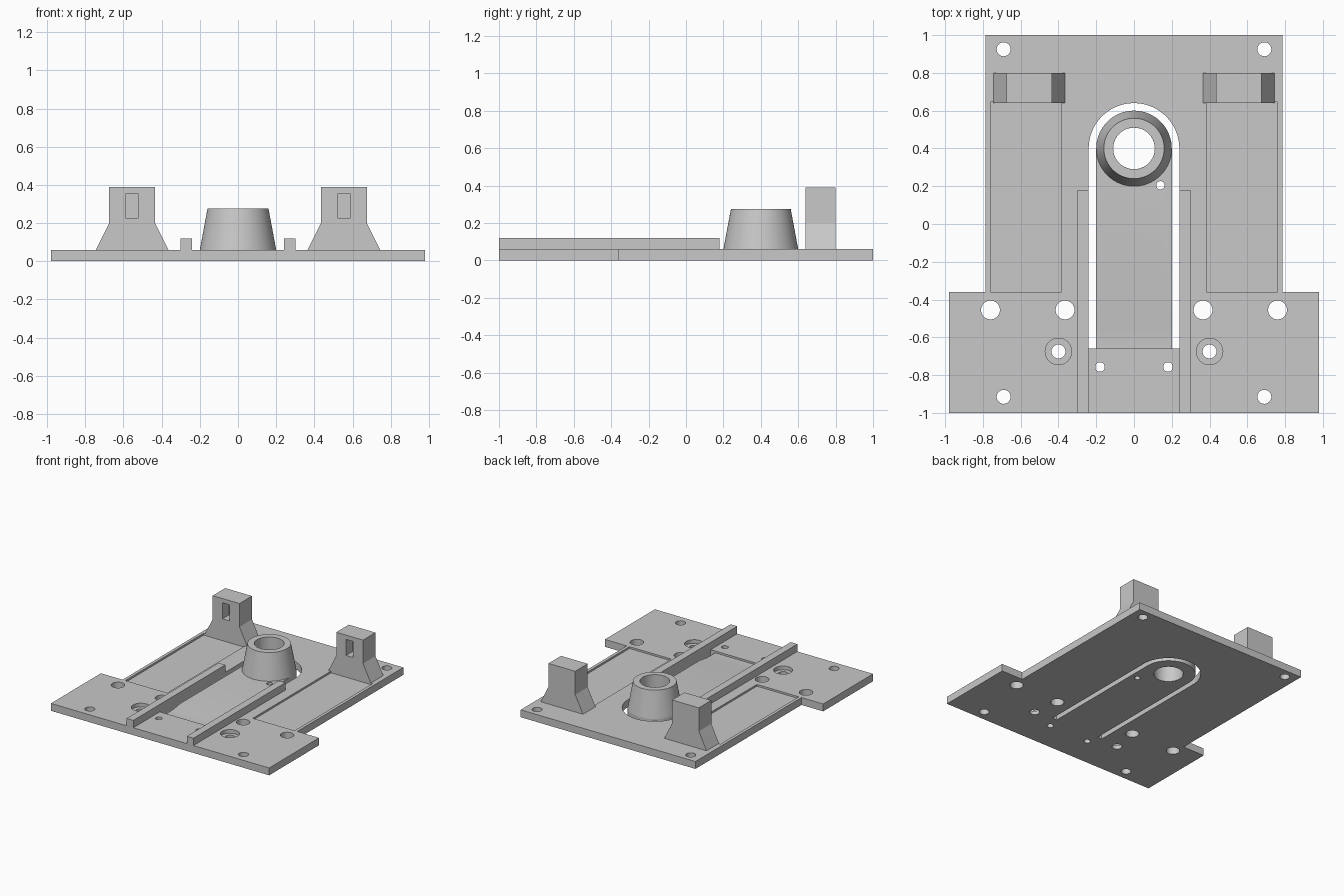
import bpy, bmesh
from math import sin, cos, pi
from mathutils import Vector

cube = bpy.data.objects.get("Cube")
if cube:
    bpy.data.objects.remove(cube, do_unlink=True)

grey = bpy.data.materials.new("light_grey")
grey.use_nodes = True
GREY = (0.58, 0.58, 0.58, 1)
grey.diffuse_color = GREY
grey.node_tree.nodes["Principled BSDF"].inputs["Base Color"].default_value = GREY

T = 0.06  # plate thickness


def finish(name, bm):
    bmesh.ops.recalc_face_normals(bm, faces=bm.faces)
    mesh = bpy.data.meshes.new(name)
    bm.to_mesh(mesh)
    bm.free()
    mesh.materials.append(grey)
    ob = bpy.data.objects.new(name, mesh)
    bpy.context.collection.objects.link(ob)
    return ob


def prism(name, points, lo, hi, axis="z"):
    """Extrude a 2D outline from lo to hi along an axis."""
    place = {"z": lambda a, b, h: (a, b, h),
             "y": lambda a, b, h: (a, h, b),
             "x": lambda a, b, h: (h, a, b)}[axis]
    bm = bmesh.new()
    face = bm.faces.new([bm.verts.new(place(a, b, lo)) for a, b in points])
    ext = bmesh.ops.extrude_face_region(bm, geom=[face])
    moved = [v for v in ext["geom"] if isinstance(v, bmesh.types.BMVert)]
    bmesh.ops.translate(bm, verts=moved, vec=Vector(place(0, 0, hi - lo)))
    return finish(name, bm)


def box(name, x0, x1, y0, y1, z0, z1):
    return prism(name, [(x0, y0), (x1, y0), (x1, y1), (x0, y1)], z0, z1)


def arc(x, y, r, start, end, n):
    return [(x + r * cos(start + (end - start) * i / n),
             y + r * sin(start + (end - start) * i / n)) for i in range(n + 1)]


def cylinder(x, y, r, z0=-0.1, z1=0.2):
    return prism("hole_cutter", arc(x, y, r, 0, 2 * pi, 40)[:-1], z0, z1)


def select(ob):
    bpy.ops.object.select_all(action="DESELECT")
    ob.select_set(True)
    bpy.context.view_layer.objects.active = ob


def cut(ob, cutter):
    cutter.hide_render = True
    mod = ob.modifiers.new("cut", "BOOLEAN")
    mod.operation, mod.solver, mod.object = "DIFFERENCE", "EXACT", cutter
    select(ob)
    bpy.ops.object.modifier_apply(modifier=mod.name)
    bpy.data.objects.remove(cutter, do_unlink=True)


# T-shaped base plate
half = [(0.98, -1), (0.98, -0.36), (0.785, -0.36), (0.785, 1)]
plate = prism("base_plate", half + [(-x, y) for x, y in reversed(half)], 0, T)

# U-shaped gap that frees the tongue
gap = arc(0, 0.4, 0.24, pi, 0, 36) + [(0.24, -0.66), (0.2, -0.66)]
gap += arc(0, 0.4, 0.2, 0, pi, 36) + [(-0.2, -0.66), (-0.24, -0.66)]
cut(plate, prism("gap_cutter", gap, -0.1, 0.2))

# Thinned flexing root of the tongue
root = [(-0.66, 0.045), (-0.56, 0.045), (-0.455, T), (-0.455, 0.1), (-0.66, 0.1)]
cut(plate, prism("root_cutter", root, -0.22, 0.22, "x"))

# Mirrored holes, counterbores and shallow pockets
holes = [(0.69, 0.925, 0.037), (0.69, -0.915, 0.037), (0.76, -0.455, 0.05),
         (0.365, -0.455, 0.05), (0.4, -0.675, 0.037), (0.18, -0.757, 0.025)]
for s in (-1, 1):
    for x, y, r in holes:
        cut(plate, cylinder(s * x, y, r))
    cut(plate, cylinder(s * 0.4, -0.675, 0.07, 0.03))
    x0, x1 = sorted((s * 0.385, s * 0.76))
    cut(plate, box("pocket_cutter", x0, x1, -0.36, 0.645, 0.045, 0.1))
cut(plate, cylinder(0, 0.4, 0.11))
cut(plate, cylinder(0.14, 0.205, 0.022))

# Hollow tapered boss on the end of the tongue
bm = bmesh.new()
rings = [[bm.verts.new((x, y, z)) for x, y in arc(0, 0.4, r, 0, 2 * pi, 64)[:-1]]
         for r, z in [(0.2, T), (0.16, 0.275), (0.11, 0.275), (0.11, T)]]
for a, b in zip(rings, rings[1:] + rings[:1]):
    for i in range(64):
        j = (i + 1) % 64
        bm.faces.new((a[i], a[j], b[j], b[i]))
boss = finish("tapered_boss", bm)

# Guide rails and flared posts with a blind slot
for s, side in ((-1, "right"), (1, "left")):
    x0, x1 = sorted((s * 0.24, s * 0.3))
    box(side + "_rail", x0, x1, -1, 0.18, T, 0.12)
    c = s * 0.555
    profile = [(0.19, T), (0.12, 0.2), (0.12, 0.39)]
    outline = [(c + x, z) for x, z in profile]
    outline += [(c - x, z) for x, z in reversed(profile)]
    post = prism(side + "_post", outline, 0.64, 0.8, "y")
    cut(post, box("slot_cutter", c - 0.032, c + 0.032, 0.5, 0.72, 0.225, 0.355))

for ob in (plate, boss):
    select(ob)
    bpy.ops.object.shade_smooth_by_angle(angle=0.5)
